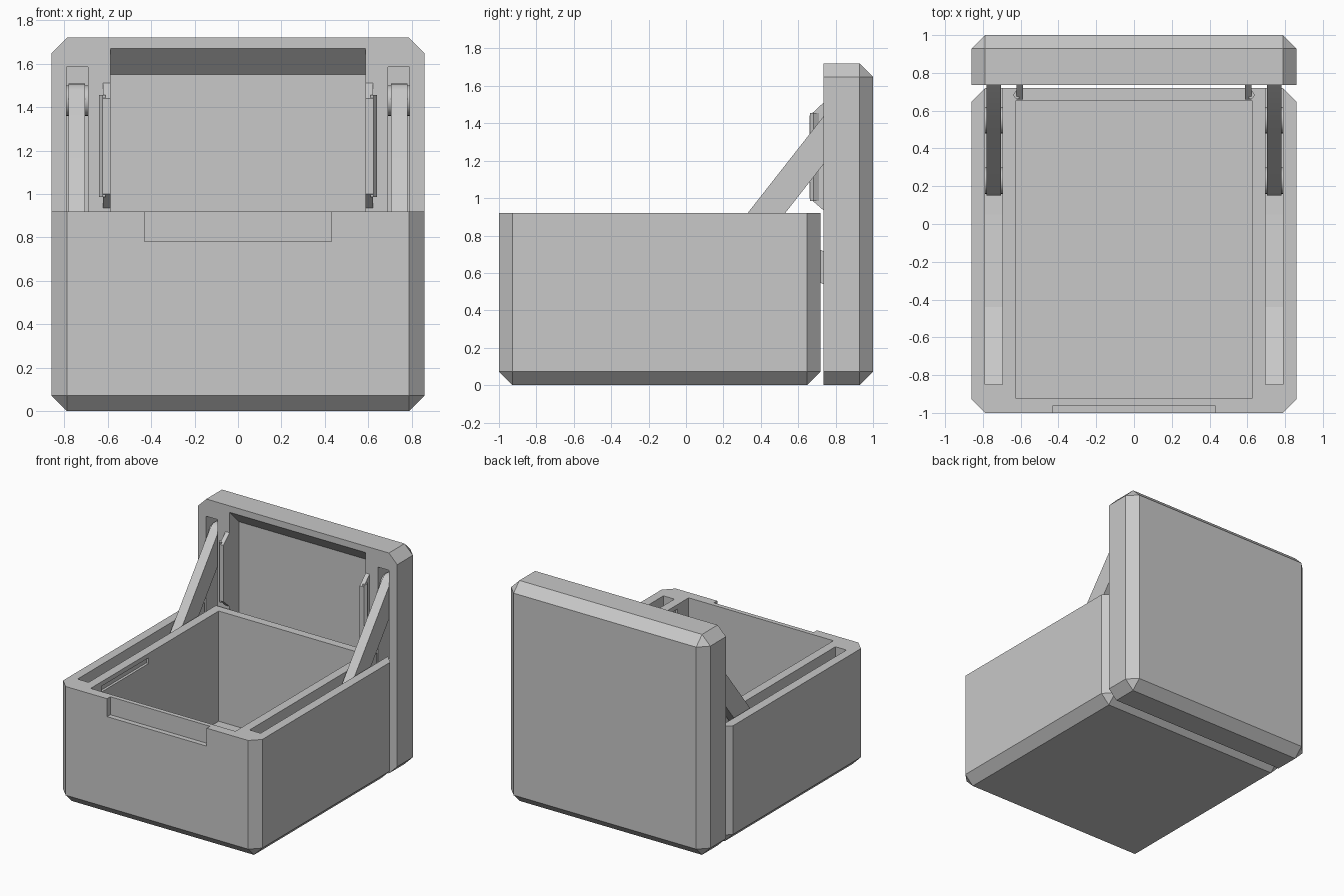
import bpy, bmesh, math
from mathutils import Vector

if "Cube" in bpy.data.objects:
    bpy.data.objects.remove(bpy.data.objects["Cube"], do_unlink=True)

GREY = (0.58, 0.58, 0.58, 1)
mat = bpy.data.materials.new("plain grey")
mat.use_nodes = True
mat.diffuse_color = GREY
mat.node_tree.nodes["Principled BSDF"].inputs["Base Color"].default_value = GREY


def to_object(name, bm):
    bmesh.ops.recalc_face_normals(bm, faces=bm.faces[:])
    mesh = bpy.data.meshes.new(name)
    bm.to_mesh(mesh)
    bm.free()
    mesh.materials.append(mat)
    obj = bpy.data.objects.new(name, mesh)
    bpy.context.collection.objects.link(obj)
    return obj


def prism(name, pts, axis, a, b):
    """Extrude an outline along x (outline in y, z) or along z (outline in x, y)."""
    bm = bmesh.new()
    place = (lambda p, q: (a, p, q)) if axis == "x" else (lambda p, q: (p, q, a))
    face = bm.faces.new([bm.verts.new(place(*p)) for p in pts])
    move = Vector((b - a, 0, 0)) if axis == "x" else Vector((0, 0, b - a))
    ext = bmesh.ops.extrude_face_region(bm, geom=[face], use_keep_orig=True)
    new = [g for g in ext["geom"] if isinstance(g, bmesh.types.BMVert)]
    bmesh.ops.translate(bm, vec=move, verts=new)
    return to_object(name, bm)


def box(name, x, y, z):
    outline = [(x[0], y[0]), (x[1], y[0]), (x[1], y[1]), (x[0], y[1])]
    return prism(name, outline, "z", *z)


def chamfered(name, x, y, z, is_open):
    """Box with all edges chamfered except those touching the open side."""
    obj = box(name, x, y, z)
    bm = bmesh.new()
    bm.from_mesh(obj.data)
    edges = [e for e in bm.edges if not all(is_open(v.co) for v in e.verts)]
    bmesh.ops.bevel(bm, geom=edges, offset=0.072, segments=1, affect="EDGES")
    bm.to_mesh(obj.data)
    bm.free()
    return obj


def cut(target, cutter):
    mod = target.modifiers.new("cut", "BOOLEAN")
    mod.operation = "DIFFERENCE"
    mod.solver = "EXACT"
    mod.object = cutter
    bpy.context.view_layer.objects.active = target
    bpy.ops.object.modifier_apply(modifier=mod.name)
    bpy.data.objects.remove(cutter, do_unlink=True)


def span(side, a, b):
    return sorted((side * a, side * b))


def capsule(p, q, r, n=10):
    """Outline of a bar with round ends."""
    turn = math.atan2(q[1] - p[1], q[0] - p[0])
    pts = []
    for centre, start in ((q, turn - math.pi / 2), (p, turn + math.pi / 2)):
        for i in range(n + 1):
            t = start + math.pi * i / n
            pts.append((centre[0] + r * math.cos(t), centre[1] + r * math.sin(t)))
    return pts


def disc(c, r, n=24):
    return [(c[0] + r * math.cos(math.tau * i / n),
             c[1] + r * math.sin(math.tau * i / n)) for i in range(n)]


# Base tray and lid shells
base = chamfered("base_box", (-0.86, 0.86), (-1, 0.72), (0, 0.92), lambda c: c.z > 0.9)
lid = chamfered("lid", (-0.86, 0.86), (0.735, 1), (0, 1.72), lambda c: c.y < 0.75)

# Main cavities and front finger notch
cut(base, box("cavity", (-0.625, 0.625), (-0.925, 0.655), (0.06, 1)))
cut(base, box("notch", (-0.43, 0.43), (-1.1, -0.96), (0.78, 1)))
cut(lid, prism("recess", [(0.735 - 0.1, 0.05), (0.735, 0.05), (0.855, 0.17), (0.855, 1.55),
                          (0.735, 1.67), (0.635, 1.67)], "x", -0.588, 0.588))

SLOT = [(-0.85, 1), (-0.85, 0.8), (-0.44, 0.62), (0.05, 0.55), (0.76, 0.48), (0.76, 1)]
LINKS = {"upper_arm": ((0.23, 0.665), (0.83, 1.43)),
         "lower_arm": ((0.55, 0.72), (0.85, 0.57))}
CLIP = [(0.75, 0.93), (0.735, 0.935), (0.66, 1.0), (0.66, 1.44), (0.735, 1.51), (0.75, 1.51)]

for side, label in ((1, "left"), (-1, "right")):
    # Arm channels and clip groove
    cut(base, prism("channel", SLOT, "x", *span(side, 0.695, 0.79)))
    cut(base, box("groove", span(side, 0.6, 0.645), (-0.79, -0.21), (0.84, 0.885)))
    cut(lid, box("lid_channel", span(side, 0.692, 0.79), (0.7, 0.92), (0.3, 1.585)))

    # Linking arms with pivot pins
    for name, (p, q) in LINKS.items():
        arm = prism(f"{label}_{name}", capsule(p, q, 0.079), "x", *span(side, 0.705, 0.78))
        pins = [prism(f"{label}_{name}_pin", disc(c, 0.07), "x", *span(side, 0.69, 0.795))
                for c in (p, q)]
        for obj in [arm] + pins:
            bpy.ops.object.select_all(action="DESELECT")
            obj.select_set(True)
            bpy.context.view_layer.objects.active = obj
            bpy.ops.object.shade_smooth_by_angle(angle=math.radians(30))

    # Snap clip with outward ridge on the lid
    prism(f"{label}_clip", CLIP, "x", *span(side, 0.588, 0.622))
    ridge = [(side * x, y) for x, y in ((0.61, 0.662), (0.625, 0.662), (0.64, 0.682),
                                        (0.622, 0.71), (0.61, 0.71))]
    prism(f"{label}_clip_ridge", ridge, "z", 0.985, 1.455)
